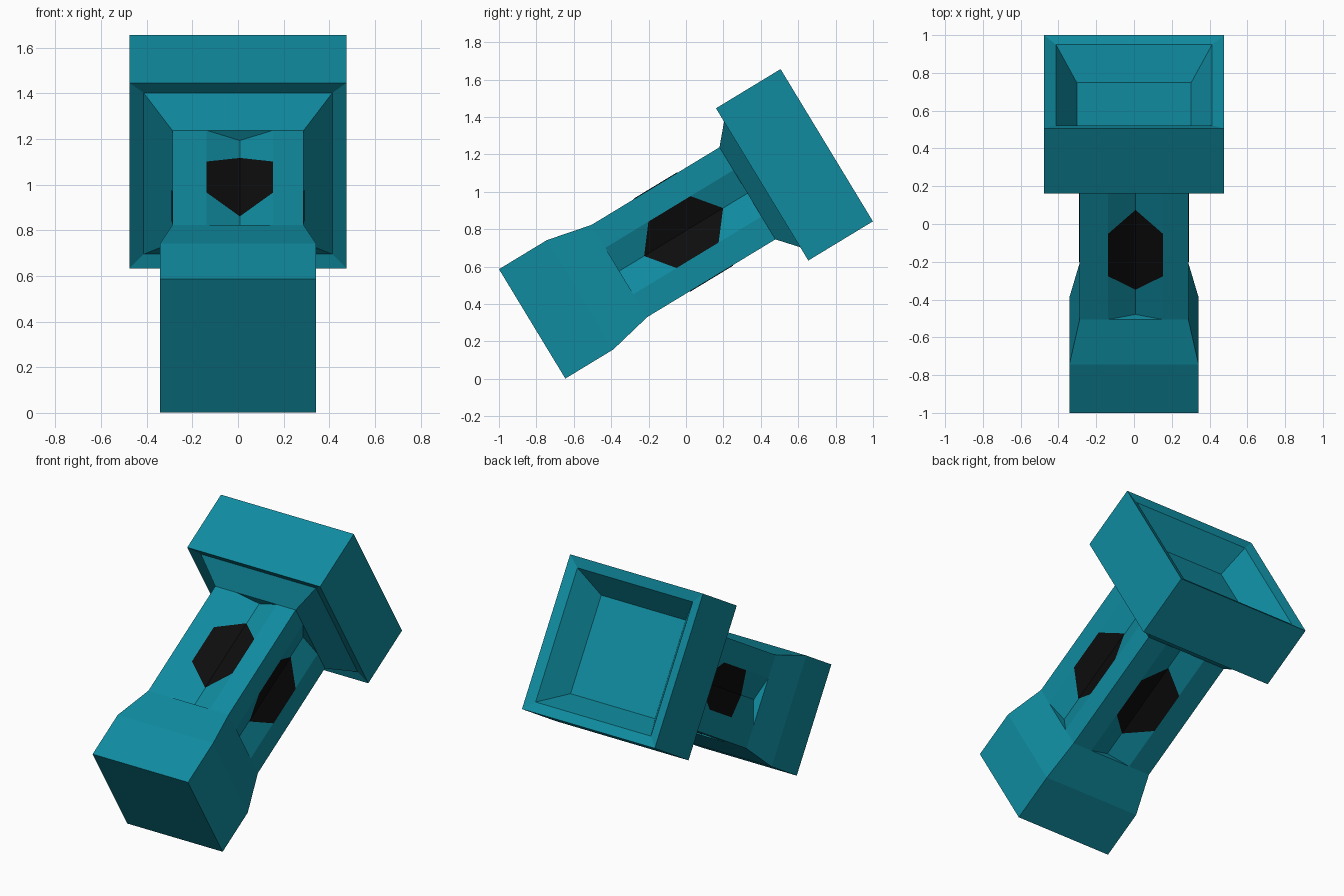
import bpy, bmesh
from mathutils import Matrix, Vector

if "Cube" in bpy.data.objects:
    bpy.data.objects.remove(bpy.data.objects["Cube"])

# Local frame of the tilted torch: x across, v up the cross-section, u along the axis
AXIS = Vector((0, 0.855, 0.5185)).normalized()
UP = Vector((0, -AXIS.z, AXIS.y))
BASE = Vector((0, -0.8225, 0.2935))


def place(x, v, u):
    return BASE + Vector((x, 0, 0)) + UP * v + AXIS * u


def material(name, color):
    m = bpy.data.materials.new(name)
    m.diffuse_color = color
    m.use_nodes = True
    m.node_tree.nodes["Principled BSDF"].inputs["Base Color"].default_value = m.diffuse_color
    return m


def side_point(k, t, r, u):
    """Point on side k of the square section: t along the side, r out from the axis."""
    x, v = [(t, r), (r, -t), (-t, -r), (-r, t)][k]
    shift = 0.008 if k % 2 == 0 and abs(t) < abs(r) - 0.001 else 0
    return place(x + shift, v, u)


def add_object(name, bm, mat):
    bmesh.ops.remove_doubles(bm, verts=bm.verts, dist=0.0002)
    bmesh.ops.recalc_face_normals(bm, faces=bm.faces)
    me = bpy.data.meshes.new(name)
    bm.to_mesh(me)
    bm.free()
    me.materials.append(mat)
    ob = bpy.data.objects.new(name, me)
    bpy.context.collection.objects.link(ob)
    return ob


teal = material("teal", (0.005, 0.26, 0.35, 1))
black = material("black", (0.004, 0.004, 0.004, 1))

# Torch shell: (u, half width, half width of side strip, strip centre depth)
G = 0.145
sections = [
    (0.00, 0.342, G, 0), (0.30, 0.342, G, 0),              # grip
    (0.545, 0.288, G, 0), (0.545, 0.288, G, 0.052),        # neck with V grooves
    (1.346, 0.288, G, 0.052), (1.346, 0.288, G, 0),
    (1.456, 0.413, G, 0),                                  # flare
    (1.438, 0.476, G, 0), (1.842, 0.476, 0.21, 0),         # head
    (1.822, 0.413, 0.21, 0), (1.654, 0.303, 0.303, 0),     # rim and recess
]
bm = bmesh.new()
rings = []
for u, r, s, d in sections:
    ring = []
    for k in range(4):
        for t, depth in ((-r, 0), (-s, 0), (0, d), (s, 0)):
            ring.append(bm.verts.new(side_point(k, t, r - depth, u)))
    rings.append(ring)
for a, b in zip(rings, rings[1:]):
    for i in range(16):
        j = (i + 1) % 16
        bm.faces.new((a[i], a[j], b[j], b[i]))
bm.faces.new(rings[0])
bm.faces.new([v for i, v in enumerate(rings[-1]) if i % 4 == 0])
bmesh.ops.dissolve_degenerate(bm, edges=bm.edges, dist=0.0001)
add_object("torch_shell", bm, teal)

# Black six-sided windows folded into each groove
bm = bmesh.new()
lift = 0.003
for k in range(4):
    for s in (-G, G):
        pts = [(0, 0.236, 0.70), (0, 0.236, 1.194), (s, 0.288, 1.078), (s, 0.288, 0.815)]
        f = bm.faces.new([bm.verts.new(side_point(k, t, r + lift, u)) for t, r, u in pts])
        f.normal_update()
        out = side_point(k, 0, 1, 0) - BASE
        if f.normal.dot(out) < 0:
            f.normal_flip()
me = bpy.data.meshes.new("groove_windows")
bmesh.ops.remove_doubles(bm, verts=bm.verts, dist=0.0002)
bm.to_mesh(me)
bm.free()
me.materials.append(black)
bpy.context.collection.objects.link(bpy.data.objects.new("groove_windows", me))
